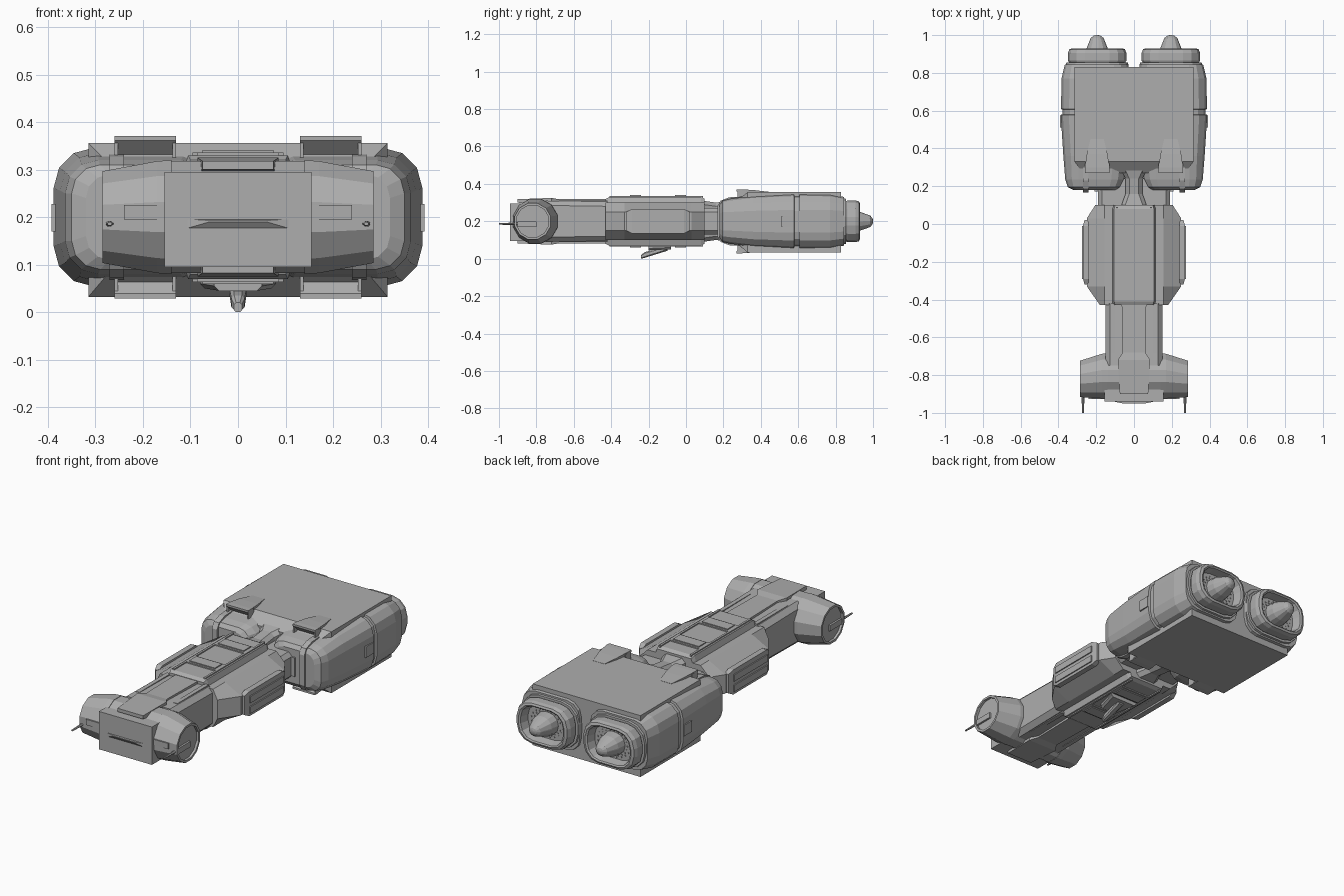
import bpy, bmesh, math
from mathutils import Vector

cube = bpy.data.objects.get("Cube")
if cube:
    bpy.data.objects.remove(cube)

grey = bpy.data.materials.new("hull_grey")
grey.use_nodes = True
GREY = (0.42, 0.42, 0.42, 1)
grey.diffuse_color = GREY
grey.node_tree.nodes["Principled BSDF"].inputs["Base Color"].default_value = GREY

MID = 0.2  # height of the ship's centre line


def finish(name, bm, mirror_x=False, mirror_z=False):
    """Turn a bmesh into an object, copied across the requested planes."""
    for axis, wanted, pivot in ((0, mirror_x, 0), (2, mirror_z, MID)):
        if wanted:
            new = bmesh.ops.duplicate(bm, geom=bm.verts[:] + bm.edges[:] + bm.faces[:])["geom"]
            for v in (g for g in new if isinstance(g, bmesh.types.BMVert)):
                v.co[axis] = 2 * pivot - v.co[axis]
    bmesh.ops.recalc_face_normals(bm, faces=bm.faces[:])
    mesh = bpy.data.meshes.new(name)
    bm.to_mesh(mesh)
    bm.free()
    mesh.materials.append(grey)
    obj = bpy.data.objects.new(name, mesh)
    bpy.context.collection.objects.link(obj)
    return obj


def loft(name, rings, **mirrors):
    """Skin a run of equal-length point rings and cap both ends."""
    bm = bmesh.new()
    rows = [[bm.verts.new(p) for p in ring] for ring in rings]
    n = len(rows[0])
    for a, b in zip(rows, rows[1:]):
        for i in range(n):
            bm.faces.new((a[i], a[(i + 1) % n], b[(i + 1) % n], b[i]))
    bm.faces.new(rows[0])
    bm.faces.new(rows[-1])
    return finish(name, bm, **mirrors)


def rounded(y, x0, x1, z0, z1, r, steps=1):
    """Rectangle at depth y with corners cut in the given number of facets."""
    ring = []
    corners = ((x1 - r, z1 - r), (x0 + r, z1 - r), (x0 + r, z0 + r), (x1 - r, z0 + r))
    for k, (cx, cz) in enumerate(corners):
        for s in range(steps + 1):
            a = math.pi / 2 * (k + s / steps)
            ring.append((cx + r * math.cos(a), y, cz + r * math.sin(a)))
    return ring


def rect(y, x0, x1, z0, z1):
    return [(x0, y, z0), (x1, y, z0), (x1, y, z1), (x0, y, z1)]


def box(name, x, y, z, **mirrors):
    return loft(name, [rect(y[0], *x, *z), rect(y[1], *x, *z)], **mirrors)


def hexa(y, top, mid, low, high):
    """Six-sided hull section: wide waist, flat deck and flat keel."""
    half = [(top, high), (mid, MID + 0.05), (mid, MID - 0.05), (top, low)]
    return [(x, y, z) for x, z in half] + [(-x, y, z) for x, z in half[::-1]]


def disc(x, y, r, n=12):
    """Upright ring in the side plane."""
    return [(x, y + r * math.cos(2 * math.pi * (i + .5) / n),
             MID + r * math.sin(2 * math.pi * (i + .5) / n)) for i in range(n)]


# Head: a faceted cross drum with recessed ends
loft("head_drum", [disc(-.15, -.805, .122), disc(.15, -.805, .122)])
loft("head_pod", [disc(.14, -.805, .124), disc(.17, -.805, .122), disc(.285, -.82, .1),
                  disc(.285, -.82, .088), disc(.272, -.82, .088)], mirror_x=True)
box("head_face", (-.155, .155), (-.94, -.8), (.095, .295))
loft("face_ridge", [rect(-.95, -.06, .06, .19, .194), rect(-.938, -.115, .115, .174, .195)])
box("face_step", (.15, .24), (-.926, -.88), (.195, .225), mirror_x=True)
loft("head_crest", [rect(-.9, -.075, .075, .3, .318), rect(-.72, -.085, .085, .28, .325),
                    rect(-.68, -.06, .06, .28, .318), rect(-.43, -.065, .065, .28, .318)],
     mirror_z=True)

# Side guns
box("gun_mount", (.25, .282), (-.9, -.8), (.17, .2), mirror_x=True)
loft("gun_barrel", [rounded(-1, .265, .275, .182, .19, .003),
                    rounded(-.85, .26, .28, .178, .194, .006)], mirror_x=True)

# Neck
loft("neck", [rounded(-.75, -.152, .152, .09, .31, .025),
              rounded(-.42, -.152, .152, .095, .305, .025)])
box("neck_rail", (.1, .122), (-.68, -.42), (.3, .311), mirror_x=True, mirror_z=True)

# Middle hull with a raised spine, side trays and hatches
loft("middle_hull", [hexa(-.43, .155, .18, .1, .3), hexa(-.33, .155, .25, .1, .3),
                     hexa(.03, .155, .25, .1, .3), hexa(.1, .155, .205, .1, .3)])
loft("middle_spine", [hexa(-.43, .1, .125, .08, .32), hexa(-.41, .105, .13, .07, .33),
                      hexa(.08, .105, .13, .07, .33), hexa(.1, .1, .125, .08, .32)])
loft("side_tray", [rect(-.32, .24, .262, .15, .25), rect(-.29, .24, .27, .135, .265),
                   rect(-.01, .24, .27, .135, .265), rect(.02, .24, .262, .15, .25)],
     mirror_x=True)
for z in (.15, .205):
    box("tray_strip", (.265, .276), (-.29, -.01), (z, z + .035), mirror_x=True)
for y in (-.31, -.07):
    box("hatch_base", (-.09, .09), (y, y + .08), (.32, .336), mirror_z=True)
    box("hatch_lid", (-.075, .075), (y + .01, y + .07), (.33, .341), mirror_z=True)
box("spine_rail", (.085, .096), (-.41, .09), (.32, .336), mirror_x=True, mirror_z=True)

# Belly turret
loft("turret_base", [rounded(-.2, -.05, .05, .045, .08, .01),
                     rounded(-.08, -.08, .08, .05, .08, .01)])
loft("turret_gun", [rounded(-.24, -.008, .008, 0, .02, .004),
                    rounded(-.22, -.014, .014, .005, .035, .006),
                    rounded(-.1, -.02, .02, .042, .07, .008)])

# Waist joining the hull and the engine block
loft("waist", [rounded(.08, -.19, .19, .13, .27, .02), rounded(.24, -.19, .19, .13, .27, .02)])
loft("waist_spine", [rounded(.09, -.07, .07, .09, .31, .02),
                     rounded(.16, -.045, .045, .1, .3, .02),
                     rounded(.24, -.045, .045, .09, .31, .02),
                     rounded(.36, -.1, .1, .06, .34, .02)])

# Engine nacelles: y, inner edge, outer edge, half height, corner
nacelle = [(.18, .09, .32, .09, .05), (.195, .07, .35, .11, .06), (.235, .05, .364, .12, .07),
           (.36, .03, .374, .136, .08), (.578, .03, .388, .146, .085),
           (.58, .03, .378, .136, .08), (.606, .03, .378, .136, .08),
           (.608, .03, .386, .146, .085), (.77, .03, .384, .145, .085),
           (.845, .03, .366, .13, .075)]
loft("nacelle", [rounded(y, a, b, MID - h, MID + h, r, 3) for y, a, b, h, r in nacelle],
     mirror_x=True)
box("nacelle_plate", (.37, .392), (.51, .575), (.17, .228), mirror_x=True)
loft("nacelle_strap", [rect(.168, .24, .27, .12, .28), rect(.185, .24, .27, .09, .31),
                       rect(.23, .24, .27, .072, .328), rect(.3, .24, .27, .068, .332)],
     mirror_x=True)
box("nacelle_bracket", (.1, .21), (.172, .2), (.15, .25), mirror_x=True)

# Armour slab through the engine block, with vents at its leading edge
loft("armour_slab", [rect(.27, -.27, .27, .085, .31), rect(.33, -.315, .315, .032, .356),
                     rect(.83, -.315, .315, .032, .356)])
loft("vent_hood", [rect(.27, .13, .26, .361, .371), rect(.3, .13, .26, .33, .371),
                   rect(.37, .14, .25, .33, .366), rect(.45, .16, .23, .33, .357)],
     mirror_x=True, mirror_z=True)
box("vent_cheek", (.13, .138), (.275, .32), (.32, .365), mirror_x=True, mirror_z=True)
box("vent_cheek_outer", (.252, .26), (.275, .32), (.32, .365), mirror_x=True, mirror_z=True)

# Engine nozzles
CX = .195


def nozzle(y, s, grow=0):
    w, h = .155 * s + grow, .112 * s + grow
    return rounded(y, CX - w, CX + w, MID - h, MID + h, h * .8, 3)


loft("nozzle_frame", [nozzle(.83, 1, .012), nozzle(.856, 1, .008), nozzle(.856, .9)],
     mirror_x=True)
loft("nozzle_ring", [nozzle(.85, .94), nozzle(.865, 1), nozzle(.905, 1), nozzle(.925, .95),
                     nozzle(.93, .86), nozzle(.925, .8), nozzle(.88, .72)], mirror_x=True)
cone = [(.87, .066), (.925, .058), (.955, .046), (.985, .034), (.997, .018), (1, .006)]
loft("nozzle_cone", [rounded(y, CX - r, CX + r, MID - r * .9, MID + r * .9, r * .85, 3)
                     for y, r in cone], mirror_x=True)
bm = bmesh.new()
for row in range(2):
    for i in range(20):
        a = 2 * math.pi * (i + row / 2) / 20
        stud = bmesh.ops.create_cube(bm, size=.006)["verts"]
        at = Vector((CX + (.078 + row * .016) * math.cos(a), .88,
                     MID + (.064 + row * .008) * math.sin(a)))
        bmesh.ops.translate(bm, verts=stud, vec=at)
finish("nozzle_studs", bm, mirror_x=True)
